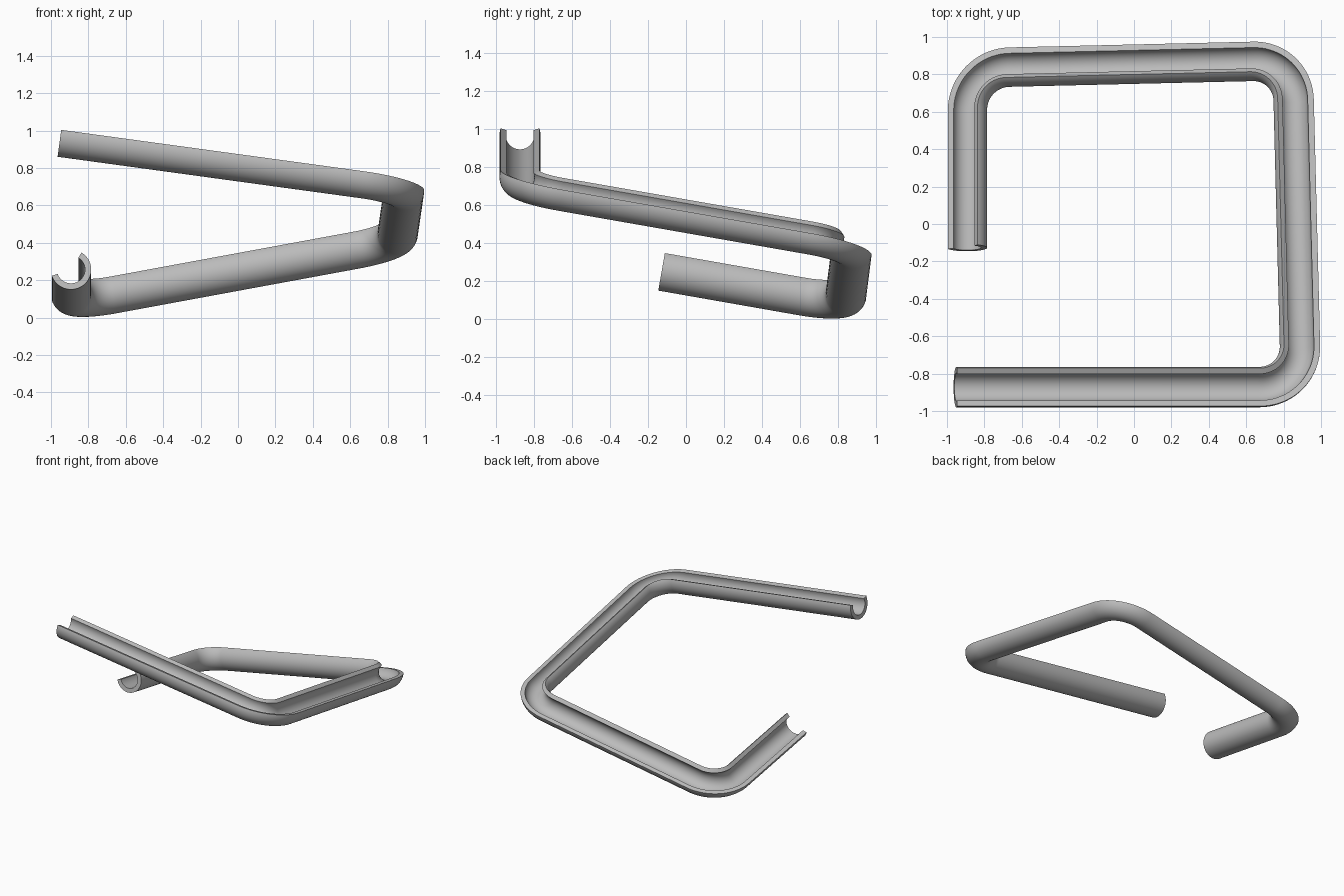
import bpy, bmesh, math
from mathutils import Vector

if "Cube" in bpy.data.objects:
    bpy.data.objects.remove(bpy.data.objects["Cube"])

OUTER, INNER, BEND = 0.108, 0.075, 0.225
LIP = math.radians(20)          # how far each wall rises above the half circle
ARC_STEPS, BEND_STEPS = 32, 20

# Start, three corners and end of the channel's centre line
corners = [Vector(p) for p in (
    (-0.95, -0.872, 0.967), (0.893, -0.872, 0.715), (0.848, 0.877, 0.409),
    (-0.893, 0.836, 0.088), (-0.893, -0.127, 0.257))]


def rounded_path(points, radius):
    """Return (position, tangent) pairs with each corner replaced by an arc."""
    path = [(points[0], (points[1] - points[0]).normalized())]
    for before, corner, after in zip(points, points[1:], points[2:]):
        d1, d2 = (corner - before).normalized(), (after - corner).normalized()
        turn = d1.angle(d2)
        start = corner - d1 * radius * math.tan(turn / 2)
        side = (d2 - d1 * d1.dot(d2)).normalized()
        for i in range(BEND_STEPS + 1):
            a = turn * i / BEND_STEPS
            path.append((start + radius * (d1 * math.sin(a) + side * (1 - math.cos(a))),
                         d1 * math.cos(a) + side * math.sin(a)))
    path.append((points[-1], (points[-1] - points[-2]).normalized()))
    return path


def channel_profile():
    """Closed C section: outer arc one way, inner arc back."""
    sweep = math.pi + 2 * LIP
    angles = [math.pi - LIP + sweep * i / ARC_STEPS for i in range(ARC_STEPS + 1)]
    return ([(OUTER * math.cos(a), OUTER * math.sin(a)) for a in angles]
            + [(INNER * math.cos(a), INNER * math.sin(a)) for a in reversed(angles)])


# Sweep the section along the path without added twist
bm = bmesh.new()
profile = channel_profile()
path = rounded_path(corners, BEND)
up = Vector((0, 0, 1))
up = (up - path[0][1] * up.dot(path[0][1])).normalized()
rings, last = [], path[0][1]
for pos, tangent in path:
    up = last.rotation_difference(tangent) @ up
    right = tangent.cross(up).normalized()
    rings.append([bm.verts.new(pos + right * x + up * y) for x, y in profile])
    last = tangent
n = len(profile)
for a, b in zip(rings, rings[1:]):
    for i in range(n):
        j = (i + 1) % n
        bm.faces.new((a[i], a[j], b[j], b[i]))

# Cut ends
for ring in (rings[0], rings[-1]):
    for i in range(ARC_STEPS):
        bm.faces.new((ring[i], ring[i + 1], ring[n - 2 - i], ring[n - 1 - i]))
bmesh.ops.recalc_face_normals(bm, faces=bm.faces)

mesh = bpy.data.meshes.new("bent_channel")
bm.to_mesh(mesh)
bm.free()
channel = bpy.data.objects.new("bent_channel", mesh)
bpy.context.collection.objects.link(channel)

# Plain grey
grey = bpy.data.materials.new("grey")
grey.use_nodes = True
grey.diffuse_color = (0.5, 0.5, 0.5, 1)
grey.node_tree.nodes["Principled BSDF"].inputs["Base Color"].default_value = (0.5, 0.5, 0.5, 1)
mesh.materials.append(grey)

# Smooth walls, crisp lips
bpy.ops.object.select_all(action="DESELECT")
channel.select_set(True)
bpy.context.view_layer.objects.active = channel
bpy.ops.object.shade_smooth_by_angle(angle=math.radians(35))
